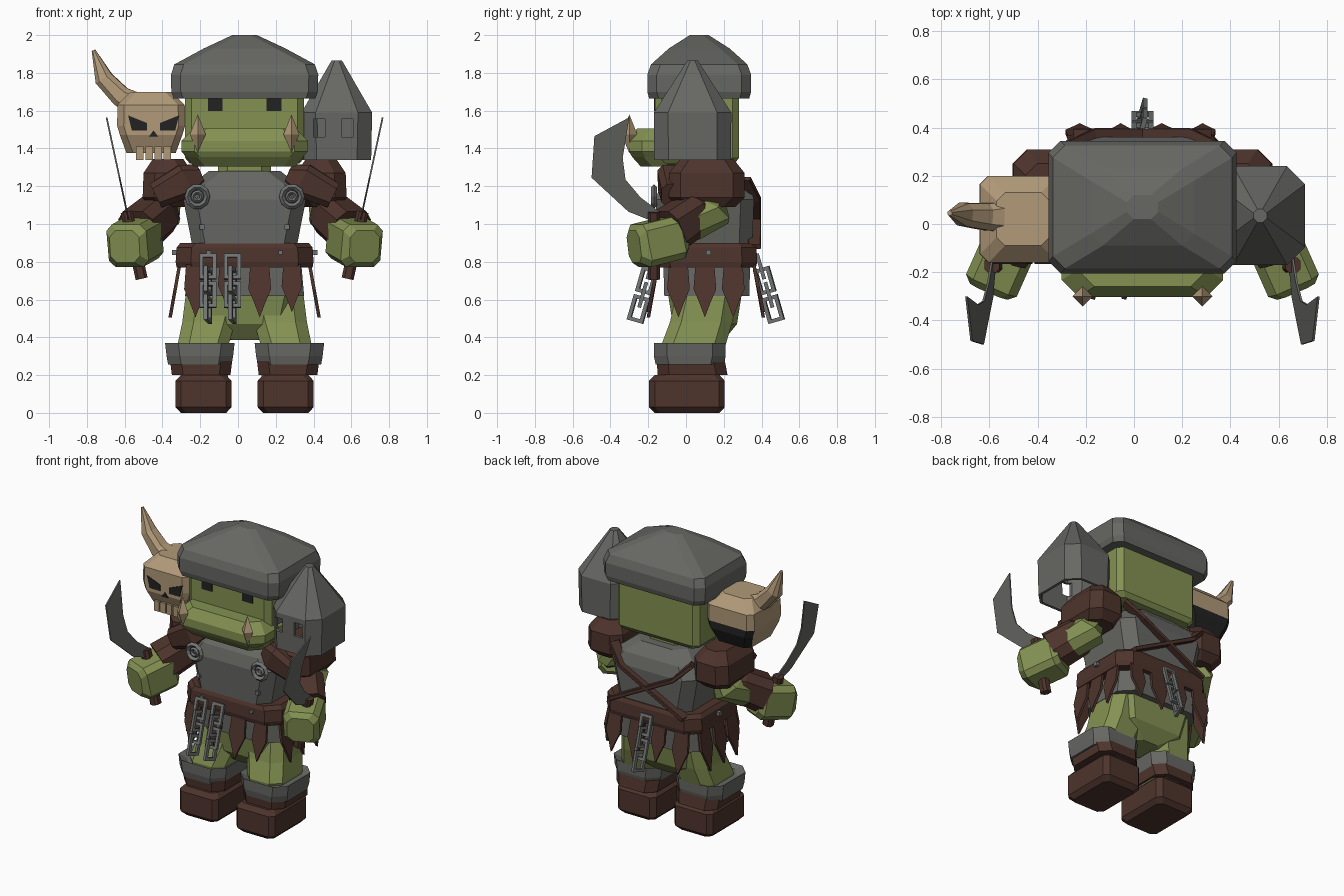
import bpy, bmesh, math
from mathutils import Vector, Matrix

cube = bpy.data.objects.get("Cube")
if cube:
    bpy.data.objects.remove(cube)

CX = 0.035  # the body's plane of symmetry


def material(name, r, g, b):
    m = bpy.data.materials.new(name)
    m.use_nodes = True
    m.diffuse_color = (r, g, b, 1)
    m.node_tree.nodes["Principled BSDF"].inputs["Base Color"].default_value = (r, g, b, 1)
    return m


SKIN = material("green skin", .23, .285, .085)
STEEL = material("grey steel", .135, .138, .126)
IRON = material("chain iron", .17, .175, .175)
LEATHER = material("brown leather", .076, .034, .025)
BONE = material("bone", .44, .32, .19)
DARK = material("black", .016, .016, .017)


def mk(name, verts, faces, mat, s=1):
    """Mesh from points relative to the symmetry plane; s = -1 mirrors it."""
    bm = bmesh.new()
    vs = [bm.verts.new((CX + s * v[0], v[1], v[2])) for v in verts]
    for f in faces:
        bm.faces.new([vs[i] for i in f])
    bmesh.ops.recalc_face_normals(bm, faces=bm.faces)
    me = bpy.data.meshes.new(name)
    bm.to_mesh(me)
    bm.free()
    me.materials.append(mat)
    ob = bpy.data.objects.new(name, me)
    bpy.context.collection.objects.link(ob)
    return ob


def octagon(hx, hy, c):
    c = min(c, hx * .6, hy * .6)
    return [(hx - c, -hy), (hx, c - hy), (hx, hy - c), (hx - c, hy),
            (c - hx, hy), (-hx, hy - c), (-hx, c - hy), (c - hx, -hy)]


def skin_rings(name, rings, mat, s=1, open_bottom=False):
    n = len(rings[0])
    faces = [(r * n + i, r * n + (i + 1) % n, (r + 1) * n + (i + 1) % n, (r + 1) * n + i)
             for r in range(len(rings) - 1) for i in range(n)]
    faces.append(tuple(range((len(rings) - 1) * n, len(rings) * n)))
    if not open_bottom:
        faces.append(tuple(range(n))[::-1])
    return mk(name, [p for r in rings for p in r], faces, mat, s)


def loft(name, x, y, levels, mat, c=.05, s=1, **kw):
    """Stack of chamfered rectangles; a level is z, half width, half depth, [dx, dy]."""
    rings = []
    for z, hx, hy, *d in levels:
        dx, dy = d or (0, 0)
        rings.append([(x + dx + u, y + dy + v, z) for u, v in octagon(hx, hy, c)])
    return skin_rings(name, rings, mat, s, **kw)


def limb(name, pts, sizes, mat, s=1, c=.05):
    """Chamfered section swept along a path; a size is half width, half depth."""
    pts = [Vector(p) for p in pts]
    rings = []
    for i, p in enumerate(pts):
        d = pts[min(i + 1, len(pts) - 1)] - pts[max(i - 1, 0)]
        q = d.to_track_quat('Z', 'Y')
        rings.append([p + q @ Vector((u, v, 0)) for u, v in octagon(*sizes[i], c)])
    return skin_rings(name, rings, mat, s)


def plate(name, pts, off, mat, s=1):
    n = len(pts)
    pts = [Vector(p) for p in pts]
    verts = pts + [p + Vector(off) for p in pts]
    faces = [tuple(range(n))[::-1], tuple(range(n, 2 * n))]
    faces += [(i, (i + 1) % n, n + (i + 1) % n, n + i) for i in range(n)]
    return mk(name, verts, faces, mat, s)


def box(name, x, y, z, hx, hy, hz, mat, s=1):
    pts = [(x - hx, y - hy, z - hz), (x + hx, y - hy, z - hz),
           (x + hx, y - hy, z + hz), (x - hx, y - hy, z + hz)]
    return plate(name, pts, (0, 2 * hy, 0), mat, s)


def ring(name, x, y, z, r, t, s=1):
    bpy.ops.mesh.primitive_torus_add(major_segments=10, minor_segments=4, major_radius=r, minor_radius=t,
                                     location=(CX + s * x, y, z), rotation=(math.pi / 2, 0, 0))
    bpy.context.object.name = name
    bpy.context.object.data.materials.append(IRON)


# Head, jaw and cap
loft("neck", 0, .08, [(1.2, .14, .13), (1.36, .14, .13)], SKIN)
loft("head", 0, .058, [(1.32, .29, .2), (1.35, .315, .222), (1.8, .315, .222)], SKIN, c=.035)
loft("lower_jaw", 0, -.13, [(1.305, .27, .11), (1.355, .31, .155)], SKIN, c=.06)
loft("snout", 0, -.13, [(1.355, .31, .155), (1.385, .335, .172), (1.44, .335, .172), (1.505, .27, .13)],
     SKIN, c=.07)
loft("cap", 0, .07, [(1.665, .375, .265), (1.7, .388, .275), (1.79, .39, .275), (1.845, .372, .255),
                     (1.93, .215, .16), (2, .065, .05)], STEEL)

# Torso armour, belt and skirt
loft("breastplate", 0, .1, [(.85, .27, .25), (1.13, .325, .26), (1.21, .28, .235), (1.28, .19, .17)],
     STEEL, c=.07)
loft("belt", 0, .105, [(.77, .36, .265), (.8, .365, .272), (.875, .36, .268), (.9, .34, .255)], LEATHER, c=.08)
loft("skirt", 0, .11, [(.62, .315, .225), (.79, .3, .23)], STEEL, c=.08)
loft("pelvis", 0, .1, [(.385, .12, .1), (.47, .25, .17), (.66, .29, .2)], SKIN, c=.07)

for s, side in ((1, "left"), (-1, "right")):
    # Face
    box(side + "_eye", .155, -.166, 1.635, .039, .004, .037, DARK, s)
    tx, ty, tz = .248, -.3, 1.475
    mk(side + "_tusk", [(tx, ty, tz - .1), (tx + .042, ty, tz), (tx, ty + .042, tz), (tx - .042, ty, tz),
                        (tx, ty - .042, tz), (tx, ty, tz + .105)],
       [(0, 2, 1), (0, 3, 2), (0, 4, 3), (0, 1, 4), (5, 1, 2), (5, 2, 3), (5, 3, 4), (5, 4, 1)], BONE, s)

    # Breastplate fittings and back straps
    ring(side + "_outer_ring", .25, -.17, 1.145, .052, .016, s)
    ring(side + "_inner_ring", .25, -.17, 1.145, .023, .011, s)
    box(side + "_chest_rivet", .225, -.155, .985, .013, .012, .013, IRON, s)
    box(side + "_belt_rivet_front", .19, -.165, .85, .011, .012, .011, IRON, s)
    box(side + "_belt_rivet_side", .37, .12, .85, .015, .013, .013, IRON, s)
    limb(side + "_back_strap", [(.3, .31, 1.24), (.2, .362, 1.13), (-.28, .362, .88)],
         [(.035, .014)] * 3, LEATHER, s, .004)

    # Shoulder pad
    loft(side + "_shoulder_pad", .405, .11, [(1.09, .1, .15), (1.14, .135, .2), (1.27, .13, .2),
                                             (1.345, .08, .14)], LEATHER, .06, s)
    limb(side + "_pad_lower_flap", [(.24, -.06, 1.26), (.31, -.08, 1.23), (.47, -.08, 1.15)],
         [(.05, .06), (.07, .09), (.05, .07)], LEATHER, s, .03)

    # Arm, bracer and fist
    limb(side + "_arm", [(.4, .12, 1.2), (.44, .13, 1.06), (.5, .02, 1.0)],
         [(.08, .08), (.1, .1), (.09, .09)], SKIN, s)
    limb(side + "_bracer", [(.425, .09, 1.08), (.455, .045, 1.055), (.56, -.09, .965)],
         [(.085, .085), (.108, .108), (.115, .115)], LEATHER, s)
    limb(side + "_fist", [(.525, -.03, .935), (.54, -.06, .93), (.62, -.24, .885), (.635, -.275, .88)],
         [(.09, .09), (.115, .115), (.115, .115), (.085, .085)], SKIN, s, .035)
    box(side + "_thumb", .47, -.05, .95, .03, .05, .035, SKIN, s)

    # Curved sword
    limb(side + "_sword_grip", [(.545, -.17, .71), (.625, -.17, 1.065)], [(.032, .032)] * 2, LEATHER, s, .015)
    edge = [(-.14, 1.0), (-.14, 1.065), (-.24, 1.14), (-.32, 1.235), (-.335, 1.35), (-.3, 1.565),
            (-.485, 1.465), (-.5, 1.245), (-.305, 1.065)]
    plate(side + "_sword_blade", [(.605 + (z - 1) * .215, y, z) for y, z in edge], (.009, 0, 0), STEEL, s)

    # Leg, cuff and boot
    loft(side + "_leg", .2, .04, [(.15, .11, .13), (.36, .135, .17, .02, 0), (.48, .14, .165, -.01, .04),
                                  (.64, .15, .16, -.04, .07)], SKIN, .06, s)
    loft(side + "_leather_cuff", .23, .025, [(.2, .155, .185, 0, .01), (.28, .165, .18)], LEATHER, .06, s)
    loft(side + "_fur_cuff", .237, .02, [(.255, .168, .18), (.3, .176, .19), (.37, .184, .19),
                                         (.345, .14, .165)], STEEL, .07, s)
    loft(side + "_boot", .2175, .005, [(0, .12, .172), (.03, .148, .2), (.17, .148, .2), (.2, .12, .172)],
         LEATHER, .03, s)

# Pointed leather strips hanging from the belt
LEAF = [(-.05, 0), (-.06, -.13), (-.03, -.2), (0, -.28), (.03, -.2), (.06, -.13), (.05, 0)]


def strip(name, x, y, angle, scale=1):
    t = Vector((math.cos(angle), math.sin(angle), 0))
    n = Vector((math.sin(angle), -math.cos(angle), 0))
    pts = [Vector((x, y, .785)) + t * u * scale - n * z * .18 + Vector((0, 0, z * scale)) for u, z in LEAF]
    plate(name, pts, n * .018, LEATHER)


for i, (x, k) in enumerate(((-.26, 1), (-.09, .85), (.08, 1), (.25, .9))):
    strip(f"front_strip_{i}", x, -.14, 0, k)
    strip(f"back_strip_{i}", x, .35, math.pi, k)
for i, y in enumerate((-.04, .1, .25)):
    strip(f"left_strip_{i}", .335, y, math.pi / 2, 1)
    strip(f"right_strip_{i}", -.335, y, -math.pi / 2, 1)


# Hanging chains of rectangular links
def link(name, centre, turn, tilt):
    m = Matrix.Translation(centre) @ Matrix.Rotation(tilt, 4, 'X') @ Matrix.Rotation(turn, 4, 'Z')
    corner = ((-1, -1), (1, -1), (1, 1), (-1, 1))
    loops = [[m @ Vector((a * w, d, b * h)) for a, b in corner]
             for w, h, d in ((.045, .07, -.01), (.045, .07, .01), (.025, .05, .01), (.025, .05, -.01))]
    faces = [(k * 4 + i, k * 4 + (i + 1) % 4, (k + 1) % 4 * 4 + (i + 1) % 4, (k + 1) % 4 * 4 + i)
             for k in range(4) for i in range(4)]
    mk(name, [p for lp in loops for p in lp], faces, IRON)


for name, x, y, dy in (("front_chain_a", -.195, -.185, -.022), ("front_chain_b", -.065, -.185, -.022),
                       ("back_chain", 0, .395, .022)):
    for i in range(4):
        link(f"{name}_link_{i}", (x, y + dy * i, .775 - .075 * i), i % 2 * 1.3, math.copysign(.28, dy))

# Horned skull on the right shoulder
skull = loft("skull", -.495, .02, [(1.375, .13, .14), (1.47, .165, .18), (1.52, .18, .18), (1.63, .178, .18),
                                   (1.7, .11, .11)], BONE, .035)
skull.data.materials.append(DARK)
for p in skull.data.polygons:  # hollow lower back
    if p.center.z < 1.5 and p.normal.y > .3 or p.normal.z < -.9:
        p.material_index = 1
limb("skull_horn", [(-.57, .03, 1.63), (-.655, .03, 1.675), (-.745, .04, 1.77), (-.8, .045, 1.92)],
     [(.065, .065), (.055, .055), (.048, .048), (.01, .01)], BONE, 1, .025)
face_x = -.482
for s in (1, -1):
    eye = [(.035, 1.535), (.135, 1.575), (.115, 1.495), (.035, 1.495)]
    plate("skull_eye", [(face_x + s * u, -.166, z) for u, z in eye], (0, .008, 0), DARK)
plate("skull_nose", [(face_x - .025, -.166, 1.462), (face_x + .025, -.166, 1.462), (face_x, -.166, 1.495)],
      (0, .008, 0), DARK)
for i in range(4):
    box(f"skull_tooth_{i}", face_x - .072 + i * .048, -.12, 1.375, .02, .03, .035, BONE)

# Pointed hollow helm on the left shoulder, with two slots
helm = loft("shoulder_helm", .488, .035, [(1.34, .182, .203), (1.59, .187, .205), (1.865, .028, .028)],
            STEEL, .075, open_bottom=True)
shell = helm.modifiers.new("shell", 'SOLIDIFY')
shell.thickness = .02
cutters = [box("slot_cutter", x, -.16, 1.508, .031, .06, .047, STEEL) for x in (.395, .545)]
for cutter in cutters:
    cutter.hide_render = True
    cut = helm.modifiers.new("slot", 'BOOLEAN')
    cut.object = cutter
    cut.solver = 'EXACT'
bpy.context.view_layer.objects.active = helm
for mod in list(helm.modifiers):
    bpy.ops.object.modifier_apply(modifier=mod.name)
for cutter in cutters:
    bpy.data.objects.remove(cutter)
